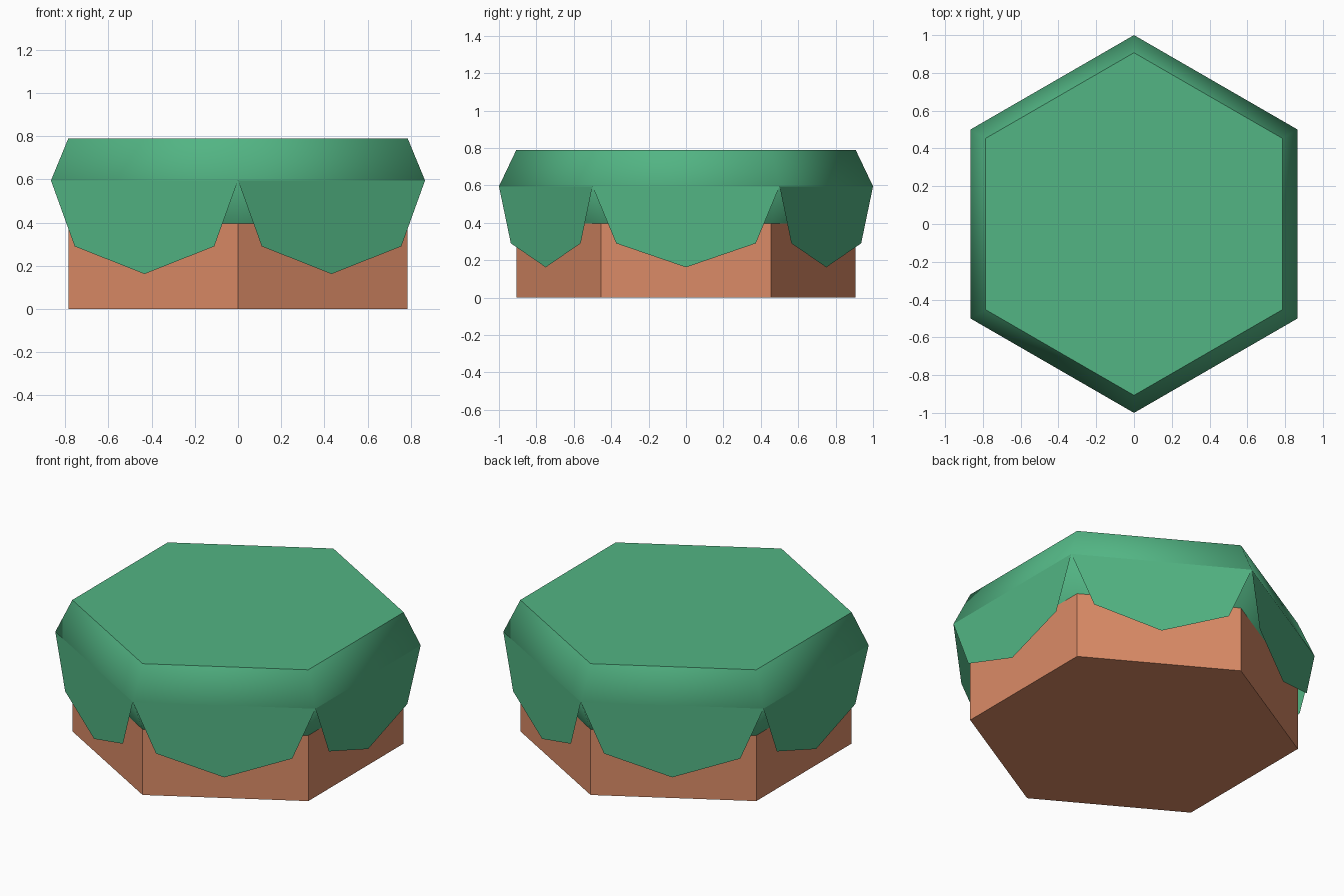
import bpy, bmesh, math
from mathutils import Vector

if "Cube" in bpy.data.objects:
    bpy.data.objects.remove(bpy.data.objects["Cube"])


def material(name, color):
    m = bpy.data.materials.new(name)
    m.diffuse_color = (*color, 1)
    m.use_nodes = True
    m.node_tree.nodes["Principled BSDF"].inputs["Base Color"].default_value = m.diffuse_color
    return m


grass = material("grass green", (0.085, 0.46, 0.23))
dirt = material("dirt brown", (0.71, 0.26, 0.135))


def corner(k, r, z):
    a = math.radians(90 + 60 * k)
    return Vector((r * math.cos(a), r * math.sin(a), z))


def finish(name, bm, mat):
    me = bpy.data.meshes.new(name)
    bm.to_mesh(me)
    bm.free()
    me.materials.append(mat)
    ob = bpy.data.objects.new(name, me)
    bpy.context.collection.objects.link(ob)
    return ob


def hex_stack(bm, profile, smooth=False):
    """Join hexagon rings given as (radius, height), bottom to top."""
    rings = [[bm.verts.new(corner(k, r, z)) for k in range(6)] for r, z in profile]
    for lo, hi in zip(rings, rings[1:]):
        for k in range(6):
            n = (k + 1) % 6
            bm.faces.new((lo[k], lo[n], hi[n], hi[k])).smooth = smooth
    return rings


# Dirt base, closed underneath
bm = bmesh.new()
rings = hex_stack(bm, [(0.907, 0), (0.907, 0.395)])
bm.faces.new(rings[0][::-1])
finish("dirt_base", bm, dirt)

# Grass cap: smooth bevelled rim with a crisp flat top
bm = bmesh.new()
rings = hex_stack(bm, [(0.907, 0.395), (1.0, 0.595), (0.907, 0.79)], smooth=True)
top = bm.faces.new(rings[-1])
for e in top.edges:
    e.smooth = False
finish("grass_cap", bm, grass)

# Thin grass flaps hanging straight down from each side of the rim
bm = bmesh.new()
outline = [(0, 0.595), (0.127, 0.29), (0.5, 0.162), (0.873, 0.29), (1, 0.595)]
for k in range(6):
    a, b = corner(k, 1, 0), corner(k + 1, 1, 0)
    bm.faces.new([bm.verts.new(a.lerp(b, t) + Vector((0, 0, z))) for t, z in outline])
finish("grass_flaps", bm, grass)
